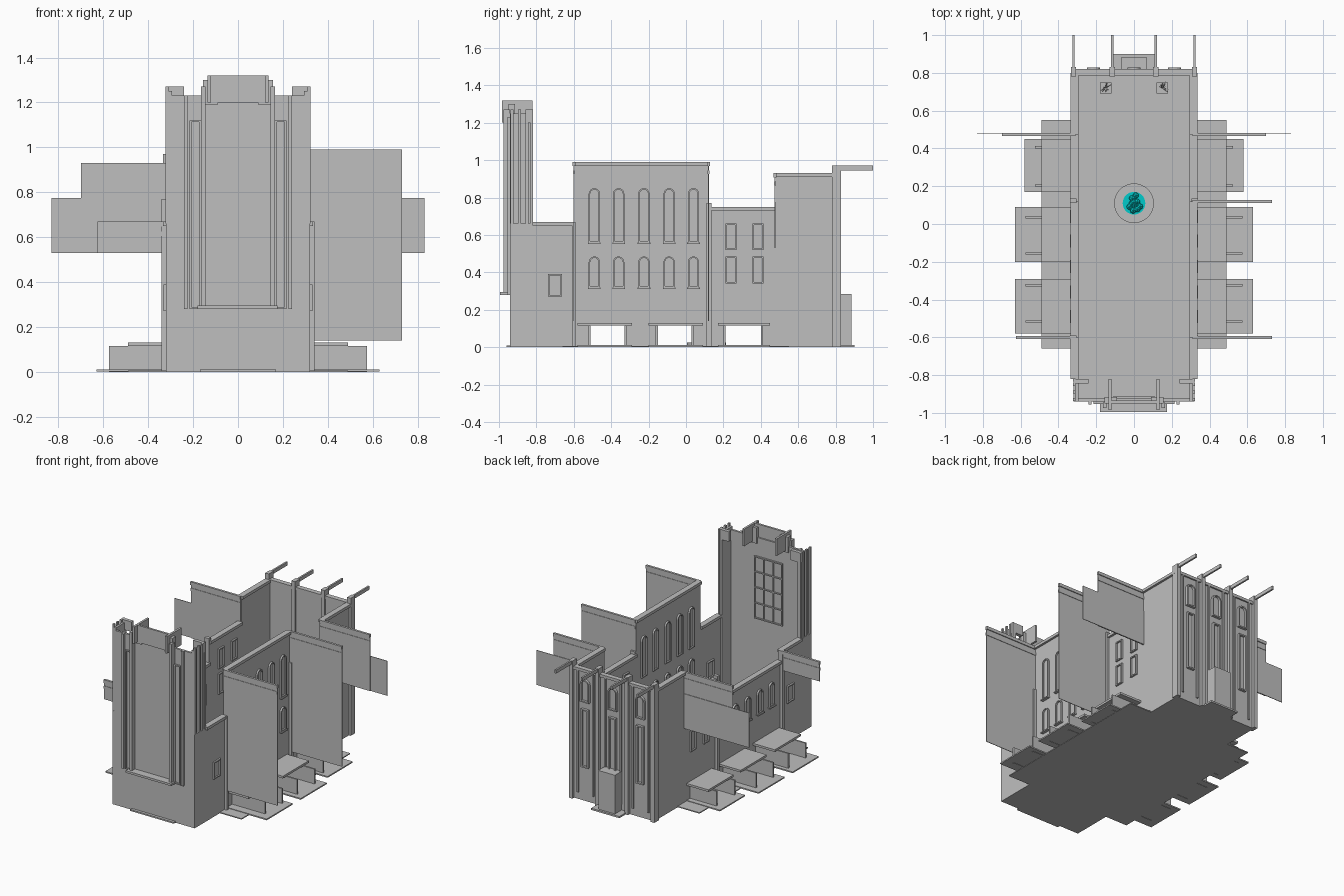
import bpy, bmesh, math, random
from mathutils import Vector

random.seed(4)
if "Cube" in bpy.data.objects:
    bpy.data.objects.remove(bpy.data.objects["Cube"], do_unlink=True)


def material(name, color):
    m = bpy.data.materials.new(name)
    m.use_nodes = True
    m.diffuse_color = (*color, 1)
    m.node_tree.nodes["Principled BSDF"].inputs["Base Color"].default_value = (*color, 1)
    return m


STONE = material("grey stone", (0.52, 0.52, 0.52))
WATER = material("cyan water", (0.0, 0.6, 0.6))


def finish(name, bm, mat=STONE):
    bmesh.ops.recalc_face_normals(bm, faces=bm.faces)
    mesh = bpy.data.meshes.new(name)
    bm.to_mesh(mesh)
    bm.free()
    mesh.materials.append(mat)
    ob = bpy.data.objects.new(name, mesh)
    bpy.context.collection.objects.link(ob)
    return ob


def box(name, x, y, z, mat=STONE):
    bm = bmesh.new()
    bmesh.ops.create_cube(bm, size=1)
    for v in bm.verts:
        v.co = Vector([(a + b) / 2 + c * (b - a) for (a, b), c in zip((x, y, z), v.co)])
    return finish(name, bm, mat)


def side_box(name, s, x, y, z):
    """Box given for the +x side, placed on side s."""
    return box(name, sorted((s * x[0], s * x[1])), y, z)


def outline(w, z0, z1, arched):
    pts = [(-w, z0), (w, z0)]
    if not arched:
        return pts + [(w, z1), (-w, z1)]
    return pts + [(w * math.cos(i * math.pi / 8), z1 - w + w * math.sin(i * math.pi / 8))
                  for i in range(9)]


def window(name, place, w, z0, z1, arched=True, rim=0.008, depth=0.012):
    """Raised frame ring round a plain pane; place maps (across, out, up) to a point."""
    bm = bmesh.new()
    inner = outline(w - rim, z0 + rim, z1 - rim, arched)
    outer = outline(w, z0, z1, arched)
    rings = [[bm.verts.new(place(a, out, z)) for a, z in pts]
             for pts, out in ((outer, 0), (outer, depth), (inner, depth), (inner, 0.002))]
    n = len(outer)
    for r, q in zip(rings, rings[1:]):
        for i in range(n):
            j = (i + 1) % n
            bm.faces.new((r[i], r[j], q[j], q[i]))
    bm.faces.new(rings[-1])
    return finish(name, bm)


def on_side(s, x, y):
    return lambda a, out, z: (s * (x + out), y + a, z)


def on_end(d, x, y):
    return lambda a, out, z: (x + a, y + d * out, z)


# floor plates
box("nave_floor", (-0.32, 0.32), (-0.94, 0.81), (0, 0.008))
box("aisle_floor", (-0.49, 0.49), (-0.66, 0.55), (0, 0.007))

T = 0.305                       # inner face of the side walls
OPEN = [(-0.51, -0.33), (-0.15, 0.03), (0.21, 0.40)]
PORCH = [(-0.58, -0.29, 0.63), (-0.20, 0.09, 0.63), (0.17, 0.45, 0.58)]

for s, side in ((1, "left"), (-1, "right")):
    # side walls: front hall, transept, link and rear hall
    mid_top = 0.99 if s > 0 else 0.60
    for part, y0, y1, z0, z1 in (("front_hall", -0.82, -0.60, 0, 0.67),
                                 ("transept", -0.60, 0.12, 0.13, mid_top),
                                 ("link", 0.12, 0.475, 0.13, 0.75),
                                 ("rear_hall", 0.475, 0.80, 0, 0.93)):
        side_box(f"{side}_{part}_wall", s, (T, 0.32), (y0, y1), (z0, z1))
        side_box(f"{side}_{part}_cornice", s, (T - 0.01, 0.335), (y0, y1), (z1 - 0.02, z1))
    side_box(f"{side}_link_pilaster", s, (T, 0.34), (0.11, 0.135), (0, 0.77))
    side_box(f"{side}_front_pilaster", s, (T, 0.34), (-0.61, -0.59), (0, 0.67))

    # base piers and lintel around the doorways
    edges = [-0.60] + [e for o in OPEN for e in o] + [0.475]
    for a, b in zip(edges[::2], edges[1::2]):
        side_box(f"{side}_base_pier", s, (T, 0.32), (a, b), (0, 0.13))
    side_box(f"{side}_base_lintel", s, (T, 0.32), (-0.60, 0.475), (0.115, 0.13))

    # porches with canopy, jambs and doorstep
    for (a, b), (y0, y1, reach) in zip(OPEN, PORCH):
        side_box(f"{side}_porch_canopy", s, (0.32, 0.49), (y0, y1), (0.115, 0.13))
        side_box(f"{side}_porch_doorstep", s, (0.32, reach), (y0, y1), (0.002, 0.011))
        for ya, yb in ((a - 0.012, a), (b, b + 0.012)):
            side_box(f"{side}_porch_jamb", s, (0.32, reach - 0.055), (ya, yb), (0, 0.115))

    # transept windows, in one or two rows
    for y in (-0.49, -0.36, -0.225, -0.09, 0.04):
        rows = [(0.32, 0.485)] + ([(0.56, 0.85)] if s > 0 else [])
        for z0, z1 in rows:
            for face, d in ((0.32, s), (-T, -s)):
                window(f"{side}_arched_window", on_side(d, face, y), 0.03, z0, z1)
            side_box(f"{side}_window_sill", s, (0.32, 0.34), (y - 0.034, y + 0.034), (z0 - 0.008, z0))

    # link windows and the small front window
    for y, w, z0, z1 in ((0.24, 0.03, 0.52, 0.66), (0.385, 0.03, 0.52, 0.66),
                         (0.24, 0.03, 0.34, 0.485), (0.385, 0.03, 0.34, 0.485),
                         (-0.70, 0.038, 0.27, 0.39)):
        for face, d in ((0.32, s), (-T, -s)):
            window(f"{side}_square_window", on_side(d, face, y), w, z0, z1, False)

    # thin cross walls standing out from the sides
    wings = [(0.475, 0.70, 0.53, 0.93, True), (0.480, 0.83, 0.53, 0.775, False)]
    if s > 0:
        wings += [(-0.60, 0.73, 0.14, 0.99, True), (0.12, 0.73, 0.14, 0.99, True)]
    else:
        wings += [(-0.60, 0.625, 0.53, 0.67, True)]
    for y, reach, z0, z1, capped in wings:
        side_box(f"{side}_cross_wall", s, (0.31, reach), (y - 0.002, y + 0.002), (z0, z1))
        if capped:
            side_box(f"{side}_cross_wall_cornice", s, (0.31, reach), (y - 0.008, y + 0.008), (z1 - 0.022, z1))
            side_box(f"{side}_cross_wall_band", s, (0.31, reach), (y - 0.005, y + 0.005), (z1 - 0.065, z1 - 0.045))

    # front tower returns and corner fins
    side_box(f"{side}_tower_return", s, (0.295, 0.31), (-0.94, -0.82), (0, 1.25))
    for y in (-0.93, -0.89, -0.85, -0.825):
        side_box(f"{side}_tower_rib", s, (0.31, 0.323), (y - 0.008, y + 0.008), (0.66, 1.27))
    side_box(f"{side}_tower_plinth", s, (0.31, 0.32), (-0.94, -0.82), (0, 0.66))
    side_box(f"{side}_tower_corner", s, (0.24, 0.32), (-0.845, -0.82), (1.20, 1.27))
    side_box(f"{side}_tower_buttress", s, (0.225, 0.24), (-0.955, -0.94), (0.28, 1.23))
    window(f"{side}_tower_slot", on_end(-1, s * 0.19, -0.94), 0.025, 0.28, 1.12, False)

    # crown piers and bay edges
    side_box(f"{side}_crown_pier", s, (0.09, 0.155), (-0.95, -0.915), (1.19, 1.30))
    side_box(f"{side}_bay_edge", s, (0.145, 0.165), (-0.975, -0.94), (0.28, 1.27))
    side_box(f"{side}_crown_side", s, (0.12, 0.135), (-0.985, -0.82), (1.20, 1.32))

# front tower wall, sill and crown
box("tower_front_wall", (-0.30, 0.30), (-0.94, -0.925), (0, 1.23))
box("tower_bay_sill", (-0.18, 0.175), (-0.995, -0.94), (0.28, 0.295))
box("tower_crown_front", (-0.13, 0.13), (-0.95, -0.935), (1.20, 1.32))
box("tower_door_step", (-0.17, 0.17), (-0.96, -0.94), (0, 0.01))

# inner tower window with glazing bars
window("tower_inner_window", on_end(1, 0, -0.925), 0.11, 0.66, 1.10, False)
for i in range(3):
    z = 0.77 + i * 0.11
    box("tower_window_bar", (-0.105, 0.105), (-0.925, -0.915), (z - 0.004, z + 0.004))
for x in (-0.037, 0.037):
    box("tower_window_mullion", (x - 0.004, x + 0.004), (-0.925, -0.915), (0.67, 1.09))

# rear facade with pilasters, overhanging fins and windows
box("rear_wall", (-0.33, 0.33), (0.79, 0.81), (0, 0.93))
box("rear_cornice", (-0.33, 0.33), (0.785, 0.82), (0.91, 0.93))
for x in (-0.32, -0.115, 0.115, 0.32):
    box("rear_pilaster", (x - 0.014, x + 0.014), (0.78, 0.83), (0, 0.97))
    box("rear_fin", (x - 0.006, x + 0.006), (0.78, 1.0), (0.945, 0.97))
for x in (-0.215, 0, 0.215):
    window("rear_upper_window", on_end(1, x, 0.81), 0.035, 0.70, 0.86, True, 0.009, 0.018)
    window("rear_tall_window", on_end(1, x, 0.81), 0.028, 0.24, 0.65, False, 0.009, 0.018)
    for e in (-0.06, 0.06):
        box("rear_rib", (x + e - 0.006, x + e + 0.006), (0.81, 0.82), (0.05, 0.91))
box("rear_porch", (-0.065, 0.065), (0.81, 0.885), (0, 0.285))
box("rear_landing", (-0.11, 0.11), (0.81, 0.90), (0, 0.012))


def disc(name, r, z0, z1, mat):
    bm = bmesh.new()
    bmesh.ops.create_cone(bm, cap_ends=True, segments=32, radius1=r, radius2=r, depth=z1 - z0)
    bmesh.ops.translate(bm, vec=(0, 0.11, (z0 + z1) / 2), verts=bm.verts)
    return finish(name, bm, mat)


# fountain with tumbling water
disc("fountain_basin", 0.105, 0, 0.025, STONE)
disc("fountain_water", 0.06, 0.025, 0.032, WATER)
bm = bmesh.new()
for i in range(14):
    a, r = random.uniform(0, math.tau), random.uniform(0, 0.045)
    drop = bmesh.ops.create_icosphere(bm, subdivisions=1, radius=0.018)["verts"]
    bmesh.ops.translate(bm, vec=(r * math.cos(a), 0.11 + r * math.sin(a), 0.04), verts=drop)
finish("fountain_spray", bm, WATER)

# planters near the rear wall
for x in (-0.15, 0.15):
    box("planter", (x - 0.03, x + 0.03), (0.69, 0.75), (0, 0.03))
    bm = bmesh.new()
    for i in range(14):
        a, r = random.uniform(0, math.tau), random.uniform(0.02, 0.05)
        tip = Vector((x + r * math.cos(a), 0.72 + r * math.sin(a), random.uniform(0.05, 0.09)))
        bm.faces.new([bm.verts.new(p) for p in ((x - 0.003, 0.72, 0.03), (x + 0.003, 0.72, 0.03), tip)])
    finish("planter_leaves", bm)
